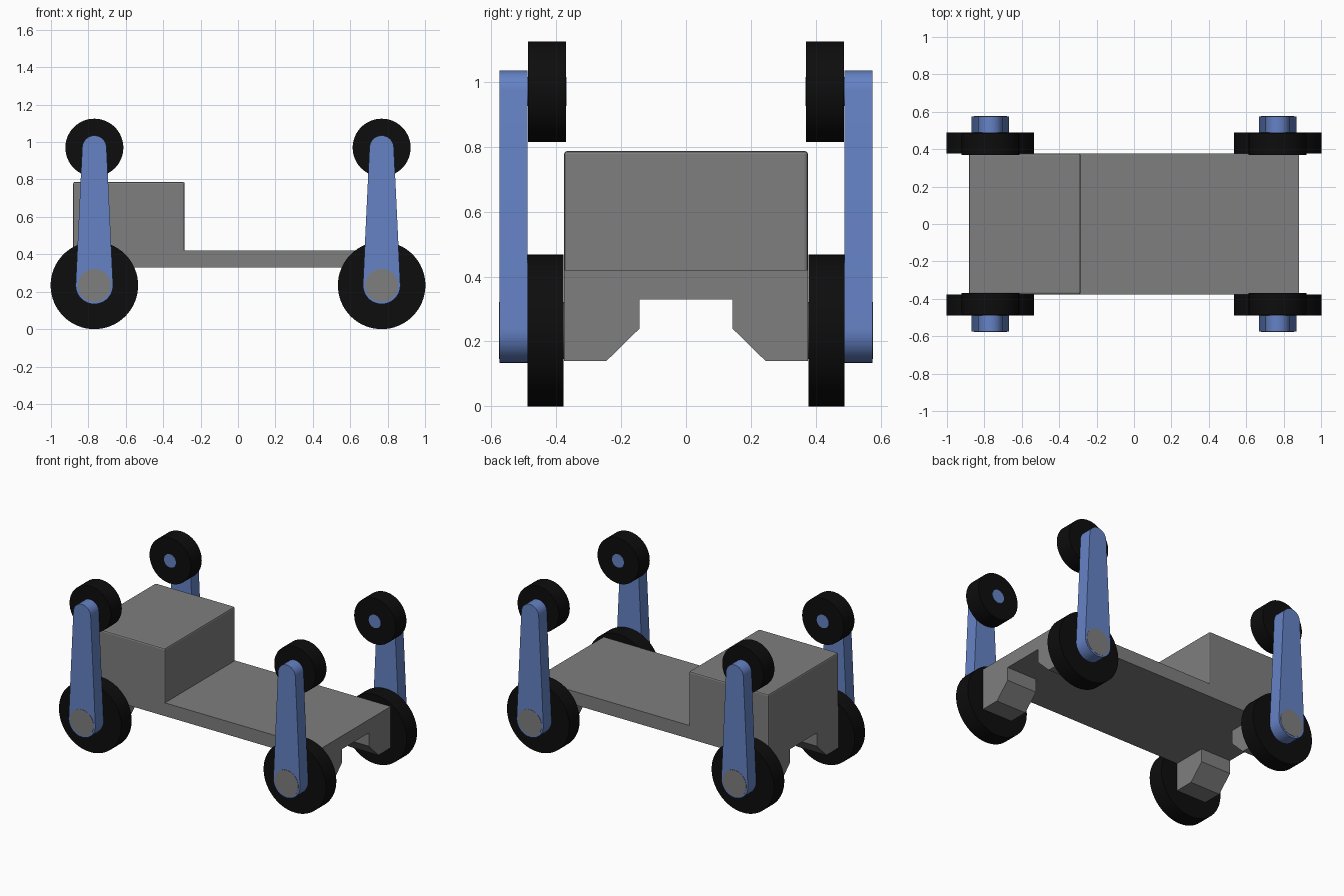
import bpy, bmesh, math
from mathutils import Vector

if "Cube" in bpy.data.objects:
    bpy.data.objects.remove(bpy.data.objects["Cube"], do_unlink=True)


def material(name, rgb):
    m = bpy.data.materials.new(name)
    m.use_nodes = True
    m.diffuse_color = (*rgb, 1)
    m.node_tree.nodes["Principled BSDF"].inputs["Base Color"].default_value = (*rgb, 1)
    return m


GREY = material("body grey", (0.21, 0.21, 0.21))
BLUE = material("arm blue", (0.13, 0.225, 0.56))
BLACK = material("tyre black", (0.004, 0.004, 0.004))


def prism(name, outline, offset, mat, smooth=False, bevel=0):
    """Extrude a closed outline of 3D points along the offset vector."""
    bm = bmesh.new()
    face = bm.faces.new([bm.verts.new(p) for p in outline])
    new = bmesh.ops.extrude_face_region(bm, geom=[face], use_keep_orig=True)["geom"]
    bmesh.ops.translate(bm, vec=offset, verts=[v for v in new if isinstance(v, bmesh.types.BMVert)])
    bmesh.ops.recalc_face_normals(bm, faces=bm.faces)
    mesh = bpy.data.meshes.new(name)
    bm.to_mesh(mesh)
    bm.free()
    mesh.materials.append(mat)
    obj = bpy.data.objects.new(name, mesh)
    bpy.context.collection.objects.link(obj)
    if bevel:
        mod = obj.modifiers.new("soft edges", "BEVEL")
        mod.width, mod.segments = bevel, 2
    if smooth:
        bpy.ops.object.select_all(action="DESELECT")
        obj.select_set(True)
        bpy.context.view_layer.objects.active = obj
        bpy.ops.object.shade_smooth_by_angle(angle=math.radians(35))
    return obj


def box(name, x0, x1, y0, y1, z0, z1, mat, bevel=0):
    base = [(x0, y0, z0), (x1, y0, z0), (x1, y1, z0), (x0, y1, z0)]
    return prism(name, base, Vector((0, 0, z1 - z0)), mat, bevel=bevel)


def arc(x, z, r, start, end, n):
    """Points of an arc in the x-z plane."""
    return [(x + r * math.cos(start + (end - start) * i / n),
             z + r * math.sin(start + (end - start) * i / n)) for i in range(n + 1)]


def across(name, xz, y0, y1, mat):
    """Extrude an x-z outline sideways from y0 to y1."""
    return prism(name, [(x, y0, z) for x, z in xz], Vector((0, y1 - y0, 0)), mat, smooth=True)


def disc(name, x, z, r, y0, y1, mat, n=64):
    return across(name, arc(x, z, r, 0, math.tau, n)[:-1], y0, y1, mat)


# Body: flat deck and raised block at the right end
box("deck", -0.882, 0.882, -0.376, 0.376, 0.33, 0.42, GREY)
box("raised_block", -0.882, -0.285, -0.376, 0.376, 0.40, 0.787, GREY, bevel=0.01)

AXLE_X, AXLE_Z, TOP_Z = 0.768, 0.234, 0.97
ARM_LOW, ARM_HIGH = 0.10, 0.065

# Arm outline: two rounded ends joined by their outer tangents
tilt = math.asin((ARM_LOW - ARM_HIGH) / (TOP_Z - AXLE_Z))

for sx, side in ((-1, "right"), (1, "left")):
    for sy, end in ((-1, "front"), (1, "back")):
        tag = f"{end}_{side}"
        x = sx * AXLE_X

        # Chamfered axle bracket under the deck
        leg = [(0.376, 0.335), (0.376, 0.14), (0.245, 0.14), (0.143, 0.24), (0.143, 0.335)]
        prism(f"{tag}_bracket", [(sx * 0.882, sy * y, z) for y, z in leg],
              Vector((-sx * 0.225, 0, 0)), GREY)

        # Ground wheel, upper wheel and the arm linking them
        disc(f"{tag}_wheel", x, AXLE_Z, 0.234, sy * 0.377, sy * 0.488, BLACK)
        disc(f"{tag}_upper_wheel", x, TOP_Z, 0.155, sy * 0.37, sy * 0.487, BLACK)
        outline = (arc(x, TOP_Z, ARM_HIGH, tilt, math.pi - tilt, 16)
                   + arc(x, AXLE_Z, ARM_LOW, math.pi - tilt, math.tau + tilt, 24))
        across(f"{tag}_arm", outline, sy * 0.488, sy * 0.575, BLUE)

        # Axle showing through the arm, and the pin through the upper wheel
        disc(f"{tag}_axle", x, AXLE_Z, 0.088, sy * 0.36, sy * 0.577, GREY, 48)
        disc(f"{tag}_upper_pin", x, TOP_Z, 0.045, sy * 0.368, sy * 0.50, BLUE, 32)
